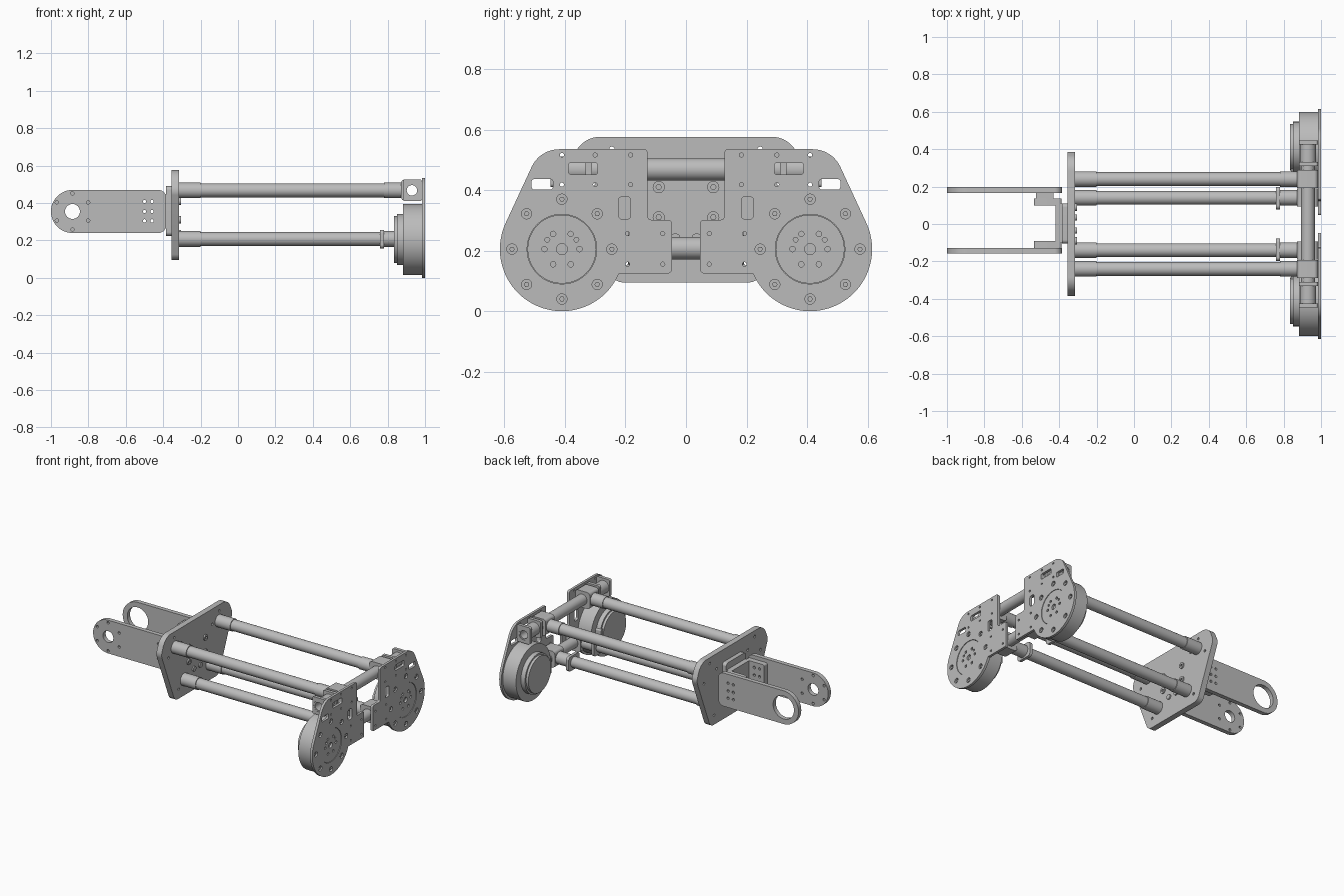
import bpy, bmesh
from math import sin, cos, pi, radians, tan
from mathutils import Vector, Matrix

if "Cube" in bpy.data.objects:
    bpy.data.objects.remove(bpy.data.objects["Cube"])

grey = bpy.data.materials.new("plain_grey")
grey.use_nodes = True
grey.diffuse_color = (0.5, 0.5, 0.5, 1)
grey.node_tree.nodes["Principled BSDF"].inputs["Base Color"].default_value = (0.5, 0.5, 0.5, 1)

# Profile (u, v) extruded along w: either facing along x (y, z) or along y (x, z)
AXES = {
    "x": Matrix(((0, 0, 1), (1, 0, 0), (0, 1, 0))).to_4x4(),
    "y": Matrix(((1, 0, 0), (0, 0, -1), (0, 1, 0))).to_4x4(),
}
made = []


def circle(u, v, r, n=24):
    return [(u + r * cos(2 * pi * i / n), v + r * sin(2 * pi * i / n)) for i in range(n)]


def rounded(corners, steps=8):
    """Outline from (u, v, radius) corners, each replaced by an arc."""
    out = []
    for i, (u, v, r) in enumerate(corners):
        p = Vector((u, v))
        if r == 0:
            out.append((u, v))
            continue
        a = (Vector(corners[i - 1][:2]) - p).normalized()
        b = (Vector(corners[(i + 1) % len(corners)][:2]) - p).normalized()
        half = a.angle(b) / 2
        centre = p + (a + b).normalized() * r / sin(half)
        start = p + a * r / tan(half) - centre
        end = p + b * r / tan(half) - centre
        for k in range(steps + 1):
            d = start.lerp(end, k / steps).normalized() * r
            out.append(tuple(centre + d))
    return out


def rect(u0, u1, v0, v1, r=0.0):
    return rounded([(u0, v0, r), (u1, v0, r), (u1, v1, r), (u0, v1, r)])


def solid(name, axis, lo, hi, outline, holes=(), flip=False):
    """Extrude an outline with holes from lo to hi along the axis."""
    curve = bpy.data.curves.new(name, "CURVE")
    curve.dimensions = "2D"
    curve.fill_mode = "BOTH"
    curve.extrude = (hi - lo) / 2
    for loop in [outline, *holes]:
        s = curve.splines.new("POLY")
        s.points.add(len(loop) - 1)
        for pt, (u, v) in zip(s.points, loop):
            pt.co = (-u if flip else u, v, 0, 1)
        s.use_cyclic_u = True
    temp = bpy.data.objects.new(name + "_outline", curve)
    mesh = bpy.data.meshes.new_from_object(temp)
    bpy.data.objects.remove(temp)
    bpy.data.curves.remove(curve)
    mid = (lo + hi) / 2
    shift = Vector((mid, 0, 0)) if axis == "x" else Vector((0, mid, 0))
    mesh.transform(Matrix.Translation(shift) @ AXES[axis])
    bm = bmesh.new()
    bm.from_mesh(mesh)
    bmesh.ops.remove_doubles(bm, verts=bm.verts, dist=0.00005)
    bmesh.ops.recalc_face_normals(bm, faces=bm.faces)
    bm.to_mesh(mesh)
    bm.free()
    mesh.materials.clear()
    mesh.materials.append(grey)
    ob = bpy.data.objects.new(name, mesh)
    bpy.context.collection.objects.link(ob)
    made.append(ob)
    return ob


# Fork plates at the -x end: small bore in front, large bore at the back
fork = rounded([(-1, 0.24, 0.1149), (-0.385, 0.24, 0.04),
                (-0.385, 0.47, 0.04), (-1, 0.47, 0.1149)], 14)
grid = [circle(x, z, 0.009, 12) for x in (-0.5, -0.46) for z in (0.305, 0.355, 0.408)]
tips = [circle(-0.885 + 0.097 * cos(a), 0.355 + 0.097 * sin(a), 0.009, 12)
        for a in (radians(30 + 60 * k) for k in range(6))]
solid("front_fork_plate", "y", -0.157, -0.127, fork, [circle(-0.885, 0.355, 0.04)] + grid + tips)
solid("back_fork_plate", "y", 0.167, 0.197, fork, [circle(-0.885, 0.355, 0.08, 40)] + grid)

# U bracket joining the fork to the middle plate
arm = rect(-0.535, -0.387, 0.265, 0.445, 0.012)
solid("front_bracket_arm", "y", -0.127, -0.09, arm, grid)
solid("back_bracket_arm", "y", 0.1, 0.137, arm, grid)
solid("fork_spacer", "y", 0.137, 0.167, rect(-0.525, -0.43, 0.265, 0.445), grid)
solid("bracket_web", "x", -0.42, -0.385, rect(-0.1, 0.11, 0.265, 0.445))
solid("bracket_base", "x", -0.385, -0.355, rect(-0.105, 0.11, 0.225, 0.49, 0.02))

# Middle plate with its bolts
half = [(0.24, 0.095, 0.05), (0.39, 0.465, 0.06), (0.345, 0.576, 0.09)]
mid = rounded(half + [(-u, v, r) for u, v, r in reversed(half)])
mid_holes = [circle(s * y, z, 0.009, 12) for s in (-1, 1)
             for y, z in ((0.245, 0.535), (0.31, 0.42), (0.17, 0.47), (0.2, 0.16))]
solid("middle_plate", "x", -0.355, -0.315, mid, mid_holes)
for y in (-0.09, 0.09):
    for z in (0.31, 0.41):
        solid("middle_plate_bolt", "x", -0.315, -0.306, circle(y, z, 0.02), [circle(y, z, 0.009, 6)])
for y in (-0.035, 0.035):
    solid("middle_plate_low_bolt", "x", -0.315, -0.306, circle(y, 0.24, 0.017))

# Hollow cross tubes
solid("upper_cross_tube", "y", -0.445, 0.445, circle(0.93, 0.468, 0.037, 32), [circle(0.93, 0.468, 0.028)])
solid("lower_cross_tube", "y", -0.2, 0.2, circle(0.93, 0.208, 0.037, 32), [circle(0.93, 0.208, 0.028)])

# Motor plate outline: straight inboard steps, round outer end
CY, CZ = 0.41, 0.205
arc = [(CY + 0.205 * cos(a), CZ + 0.205 * sin(a), 0)
       for a in (radians(25 - 182 * k / 48) for k in range(49))]
plate = rounded([(0.127, 0.535, 0.012), (0.483, 0.535, 0.1)] + arc +
                [(0.047, 0.125, 0.012), (0.047, 0.302, 0.012), (0.127, 0.302, 0.012)])


def ring(r, n, size, sides=16):
    return [circle(CY + r * cos(2 * pi * k / n), CZ + r * sin(2 * pi * k / n), size, sides)
            for k in range(n)]


screws = [circle(y, z, 0.007, 10) for y in (0.077, 0.193) for z in (0.155, 0.256)]
screws += [circle(y, z, 0.007, 10) for y in (0.183, 0.3, 0.41) for z in (0.418, 0.516)]
slots = [rect(0.292, 0.388, 0.452, 0.49, 0.008), rect(0.44, 0.51, 0.402, 0.436, 0.008),
         rect(0.183, 0.223, 0.304, 0.378, 0.012)]
plate_holes = ring(0.165, 8, 0.017) + screws + slots + [circle(CY, CZ, 0.115, 48)]
rotor_holes = ring(0.058, 6, 0.009, 12) + [circle(CY, CZ, 0.018)]
rotor_holes += [circle(CY + s * 0.048, CZ + 0.031, 0.008, 12) for s in (-1, 1)]

for side, flip in (("back", False), ("front", True)):
    def part(name, axis, lo, hi, outline, holes=()):
        if axis == "y" and flip:
            lo, hi = -hi, -lo
        return solid(side + "_" + name, axis, lo, hi, outline, holes, flip and axis == "x")

    # Motor and its mounting plate
    part("motor_plate", "x", 0.983, 1.0, plate, plate_holes)
    part("motor_rotor", "x", 0.98, 0.997, circle(CY, CZ, 0.1135, 48), rotor_holes)
    part("motor_body", "x", 0.882, 0.983, circle(CY, CZ, 0.19, 64))
    part("motor_rear_step", "x", 0.85, 0.882, circle(CY, CZ, 0.137, 48))
    part("motor_rear_cap", "x", 0.833, 0.85, circle(CY, CZ, 0.125, 48))
    part("motor_socket", "x", 0.84, 0.882, rect(0.27, 0.33, 0.16, 0.25, 0.01))
    for k in range(8):
        a = k * pi / 4
        part("motor_screw", "x", 0.983, 0.996,
             circle(CY + 0.165 * cos(a), CZ + 0.165 * sin(a), 0.009, 6))

    # Long rods with end sleeves
    for level, y, z in (("upper", 0.24, 0.468), ("lower", 0.14, 0.208)):
        part(level + "_rod", "x", -0.315, 0.9, circle(y, z, 0.037, 32))
        part(level + "_rod_inner_sleeve", "x", -0.315, -0.2, circle(y, z, 0.042, 32))
        part(level + "_rod_outer_sleeve", "x", 0.78, 0.89, circle(y, z, 0.042, 32))
        # Tee clamp holding rod and cross tube
        part(level + "_tee_clamp", "y", y - 0.047, y + 0.05,
             rect(0.872, 0.983, z - 0.056, z + 0.058, 0.02), [circle(0.93, z, 0.037, 32)])
    part("lower_rod_collar", "x", 0.76, 0.78, rect(0.078, 0.198, 0.157, 0.257, 0.02))

    # Outer tube clamps behind the motor plate
    bore = [circle(0.93, 0.468, 0.037, 32)]
    part("tube_sleeve", "y", 0.31, 0.445, circle(0.93, 0.468, 0.043, 32), bore)
    for y in (0.31, 0.425):
        part("tube_clamp", "y", y, y + 0.022, rect(0.882, 0.983, 0.41, 0.527, 0.012), bore)

# Smooth rounded walls, keep edges sharp
bpy.ops.object.select_all(action="DESELECT")
for ob in made:
    ob.select_set(True)
bpy.context.view_layer.objects.active = made[0]
bpy.ops.object.shade_smooth_by_angle(angle=radians(30))
